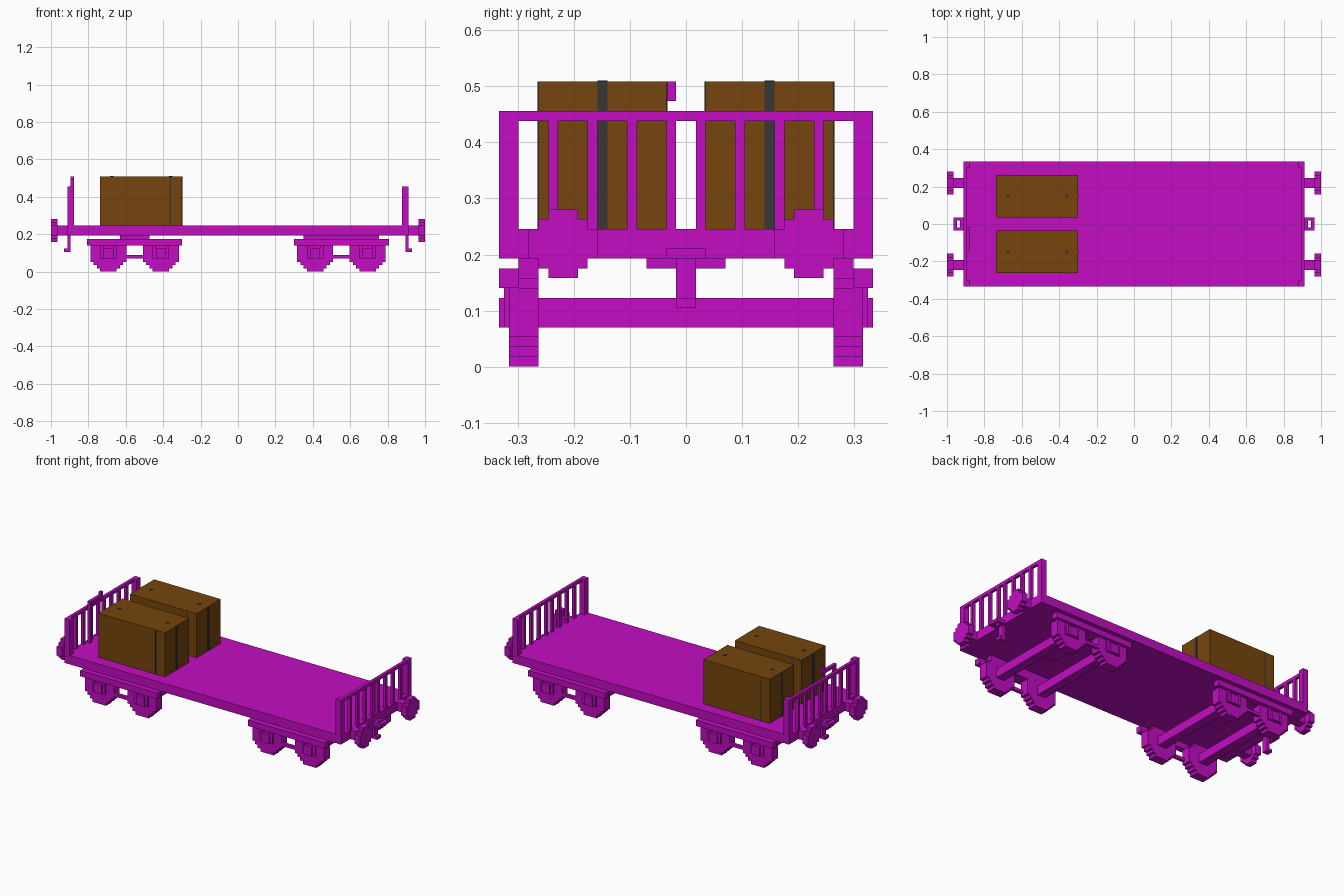
import bpy
import bmesh

U = 1 / 57  # one block of the model

cube = bpy.data.objects.get("Cube")
if cube:
    bpy.data.objects.remove(cube, do_unlink=True)


def material(name, rgb):
    m = bpy.data.materials.new(name)
    m.use_nodes = True
    m.diffuse_color = (*rgb, 1)
    bsdf = next(n for n in m.node_tree.nodes if n.type == 'BSDF_PRINCIPLED')
    bsdf.inputs["Base Color"].default_value = (*rgb, 1)
    return m


magenta = material("magenta_paint", (0.54, 0.004, 0.54))
brown = material("brown_wood", (0.18, 0.06, 0.004))
grey = material("dark_grey_strap", (0.038, 0.038, 0.04))


def blocks(name, mat, boxes):
    """One object from axis-aligned boxes given as (x0, x1, y0, y1, z0, z1) in blocks."""
    bm = bmesh.new()
    for x0, x1, y0, y1, z0, z1 in boxes:
        x0, x1 = sorted((x0, x1))
        y0, y1 = sorted((y0, y1))
        verts = bmesh.ops.create_cube(bm, size=1)["verts"]
        for v in verts:
            v.co.x = (x1 if v.co.x > 0 else x0) * U
            v.co.y = (y1 if v.co.y > 0 else y0) * U
            v.co.z = (z1 if v.co.z > 0 else z0) * U
    mesh = bpy.data.meshes.new(name)
    bm.to_mesh(mesh)
    bm.free()
    mesh.materials.append(mat)
    obj = bpy.data.objects.new(name, mesh)
    bpy.context.collection.objects.link(obj)
    return obj


blocks("deck", magenta, [(-52, 52, -19, 19, 11, 14)])

for sx, end in ((-1, "right"), (1, "left")):
    # End railing: corner posts, thin bars and top rail
    rail = [(sx * 51, sx * 52, -17, 17, 25, 26)]
    for sy in (-1, 1):
        rail.append((sx * 50, sx * 52, sy * 17, sy * 19, 14, 26))
        rail += [(sx * 51, sx * 52, sy * y, sy * (y + 1), 14, 25) for y in (1, 5, 9, 13)]
    blocks(end + "_railing", magenta, rail)

    # Buffers: stem and stepped round head
    for sy, side in ((-1, "front"), (1, "back")):
        head = [(sx * 52, sx * 55, sy * 11, sy * 14, 11, 14)]
        for half_y, half_z in ((1.5, 3.5), (2.5, 2.5), (3.5, 1.5)):
            head.append((sx * 55, sx * 57, sy * 12.5 - half_y, sy * 12.5 + half_y,
                         12.5 - half_z, 12.5 + half_z))
        blocks(f"{end}_{side}_buffer", magenta, head)

    # Coupling ring and hanging hook
    blocks(end + "_coupling", magenta, [
        (sx * 54, sx * 55, -2, 2, 11, 12),
        (sx * 52, sx * 54, -2, -1, 11, 12),
        (sx * 52, sx * 54, 1, 2, 11, 12),
        (sx * 52, sx * 53, -1, 1, 11, 12),
        (sx * 51, sx * 52, -1, 1, 6, 11),
        (sx * 52, sx * 53, -1, 1, 6, 7)])

    # Bogie
    cx = sx * 31.5
    blocks(end + "_bolster", magenta, [(cx - 4.5, cx + 4.5, -4, 4, 10, 11)])
    for sy, side in ((-1, "front"), (1, "back")):
        frame = [(cx - 14.5, cx + 14.5, sy * 17, sy * 19, 8, 10),
                 (cx - 2.5, cx + 2.5, sy * 17, sy * 18, 4, 5)]
        if sx > 0:
            frame.append((cx - 11.5, cx + 11.5, sy * 15, sy * 17, 8, 11))
        for wx in (cx - 8, cx + 8):
            frame.append((wx - 1.5, wx + 1.5, sy * 18, sy * 19, 4, 7))
            for d in (-1, 1):  # pedestal guides beside the axle box
                frame.append((wx + d * 1.5, wx + d * 2.5, sy * 18, sy * 18.5, 4, 8))
        blocks(f"{end}_{side}_bogie_frame", magenta, frame)
    for i, wx in enumerate((cx - 8, cx + 8)):
        blocks(f"{end}_axle_{i + 1}", magenta, [(wx - 1.5, wx + 1.5, -15, 15, 4, 7)])
        for sy, side in ((-1, "front"), (1, "back")):
            wheel = [(wx - w, wx + w, sy * 15, sy * 18, lo, hi) for w, lo, hi in (
                (2.5, 0, 1), (3.5, 1, 2), (4.5, 2, 3), (5.5, 3, 8), (4.5, 8, 9), (3.5, 9, 10))]
            blocks(f"{end}_{side}_wheel_{i + 1}", magenta, wheel)

# Brake crank behind one railing
blocks("brake_crank", magenta, [
    (-51, -50, -8, -7, 14, 27), (-51, -50, -8, -1, 27, 28), (-51, -50, -2, -1, 28, 29)])

# Crates with thin painted straps and top studs
T = 0.1
for sy, side in ((-1, "front"), (1, "back")):
    blocks(side + "_crate", brown, [(-42, -17, sy * 2, sy * 15, 14, 29)])
    lo, hi = sorted((sy * 8, sy * 9))
    straps = [(-17, -17 + T, lo, hi, 14, 29), (-42 - T, -42, lo, hi, 14, 29)]
    straps += [(x, x + 1, lo, hi, 29, 29 + T) for x in (-39, -21)]
    y0, y1 = sorted((sy * 2, sy * 15))
    straps.append((-20.8, -20.4, y0 - T, y0, 14, 29))
    straps.append((-38.7, -38.3, y1, y1 + T, 14, 29))
    blocks(side + "_crate_straps", grey, straps)
